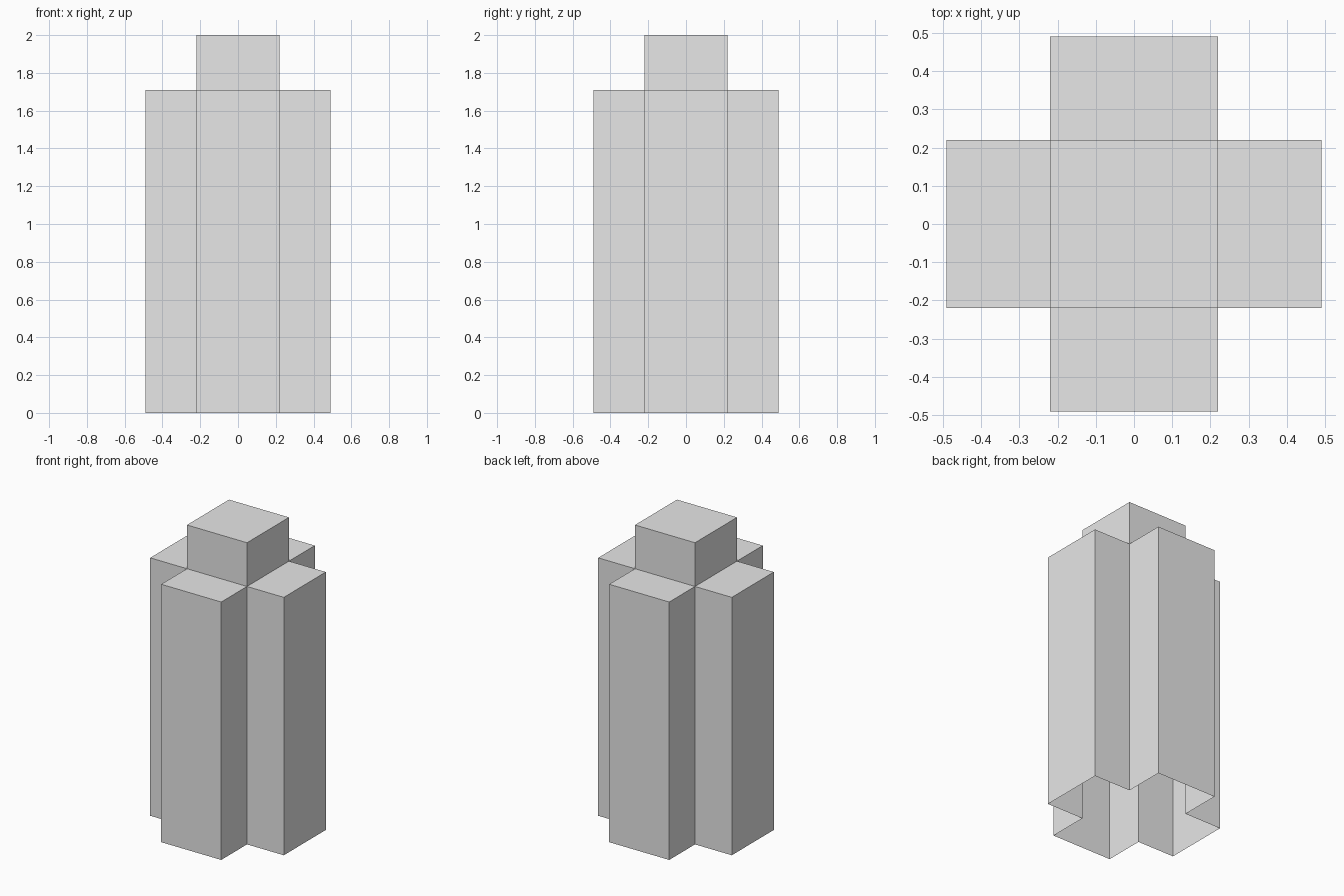
import bpy
import bmesh
from math import pi
from mathutils import Matrix

cube = bpy.data.objects.get("Cube")
if cube:
    bpy.data.objects.remove(cube, do_unlink=True)

CORE = 0.22       # half width of the central square
REACH = 0.49      # how far each arm extends from the centre
SHOULDER = 1.71   # height of the arms
TOP = 2.0         # height of the core

grey = bpy.data.materials.new("plain_grey")
grey.use_nodes = True
grey.diffuse_color = (0.8, 0.8, 0.8, 1)
grey.node_tree.nodes["Principled BSDF"].inputs["Base Color"].default_value = (0.8, 0.8, 0.8, 1)


def add_object(name, bm):
    bmesh.ops.remove_doubles(bm, verts=bm.verts, dist=0.0001)
    bmesh.ops.recalc_face_normals(bm, faces=bm.faces)
    mesh = bpy.data.meshes.new(name)
    bm.to_mesh(mesh)
    bm.free()
    mesh.materials.append(grey)
    bpy.context.collection.objects.link(bpy.data.objects.new(name, mesh))


def add_face(bm, points, turn):
    bm.faces.new([bm.verts.new(turn @ Matrix.Translation(p).translation) for p in points])


# Hollow tower: four arms and a raised core, open underneath
bm = bmesh.new()
for quarter in range(4):
    turn = Matrix.Rotation(quarter * pi / 2, 3, 'Z')
    # Arm walls, following the plan outline
    outline = [(CORE, -CORE), (REACH, -CORE), (REACH, CORE), (CORE, CORE)]
    for (ax, ay), (bx, by) in zip(outline, outline[1:]):
        add_face(bm, [(ax, ay, 0), (bx, by, 0), (bx, by, SHOULDER), (ax, ay, SHOULDER)], turn)
    # Flat shoulder on top of the arm
    add_face(bm, [(x, y, SHOULDER) for x, y in outline], turn)
    # Core wall above the shoulder
    add_face(bm, [(CORE, -CORE, SHOULDER), (CORE, CORE, SHOULDER),
                  (CORE, CORE, TOP), (CORE, -CORE, TOP)], turn)
# Core roof
add_face(bm, [(-CORE, -CORE, TOP), (CORE, -CORE, TOP), (CORE, CORE, TOP), (-CORE, CORE, TOP)],
         Matrix.Identity(3))
add_object("cross_tower", bm)
